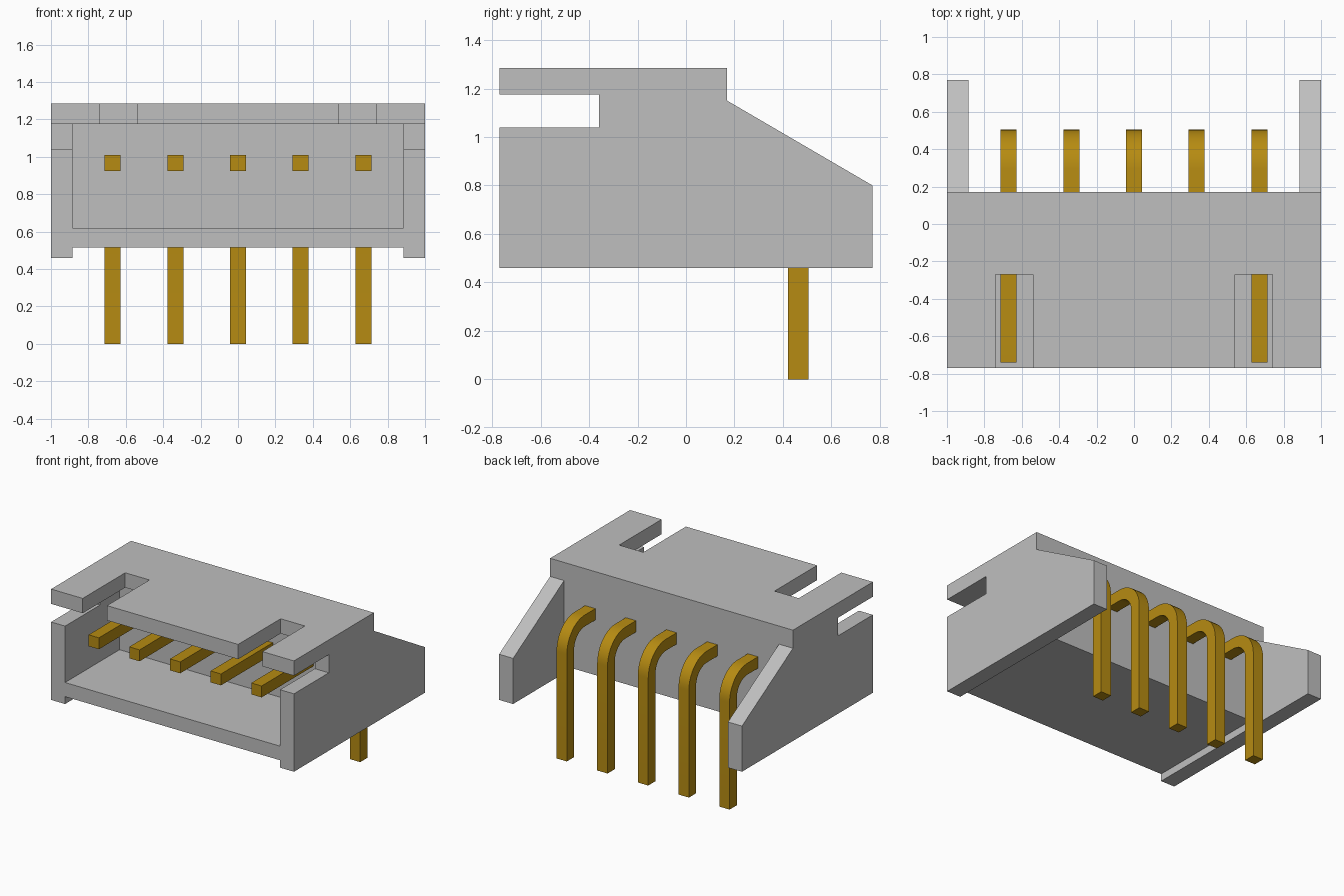
import bpy, bmesh, math
from mathutils import Vector

cube = bpy.data.objects.get("Cube")
if cube:
    bpy.data.objects.remove(cube, do_unlink=True)


def material(name, rgb):
    m = bpy.data.materials.new(name)
    m.use_nodes = True
    m.diffuse_color = (*rgb, 1)
    m.node_tree.nodes["Principled BSDF"].inputs["Base Color"].default_value = (*rgb, 1)
    return m


grey = material("light grey plastic", (0.52, 0.52, 0.52))
gold = material("gold metal", (0.47, 0.26, 0.006))


def side_extrusion(name, profile, x0, x1, mat):
    """Extrude a (y, z) outline along x."""
    bm = bmesh.new()
    face = bm.faces.new([bm.verts.new((x0, y, z)) for y, z in profile])
    new = bmesh.ops.extrude_face_region(bm, geom=[face])["geom"]
    verts = [g for g in new if isinstance(g, bmesh.types.BMVert)]
    bmesh.ops.translate(bm, verts=verts, vec=Vector((x1 - x0, 0, 0)))
    bmesh.ops.recalc_face_normals(bm, faces=bm.faces)
    mesh = bpy.data.meshes.new(name)
    bm.to_mesh(mesh)
    bm.free()
    mesh.materials.append(mat)
    obj = bpy.data.objects.new(name, mesh)
    bpy.context.collection.objects.link(obj)
    return obj


def activate(obj):
    bpy.ops.object.select_all(action='DESELECT')
    obj.select_set(True)
    bpy.context.view_layer.objects.active = obj


def cut_box(target, xs, ys, zs):
    """Remove a box from the target and discard the cutter."""
    (y0, y1), (z0, z1) = ys, zs
    cutter = side_extrusion("cutter", [(y0, z0), (y1, z0), (y1, z1), (y0, z1)], *xs, grey)
    cutter.hide_render = True
    mod = target.modifiers.new("cut", 'BOOLEAN')
    mod.operation = 'DIFFERENCE'
    mod.solver = 'EXACT'
    mod.object = cutter
    activate(target)
    bpy.ops.object.modifier_apply(modifier=mod.name)
    bpy.data.objects.remove(cutter, do_unlink=True)


# Housing: full-width side outline, then hollowed
FRONT, BACK, WALL = -0.77, 0.77, 0.885
housing = side_extrusion("housing", [
    (FRONT, 0.46), (BACK, 0.46), (BACK, 0.80), (0.17, 1.15),
    (0.17, 1.285), (FRONT, 1.285)], -1, 1, grey)
cut_box(housing, (-WALL, WALL), (-1, -0.13), (0.62, 1.175))    # mating cavity
cut_box(housing, (-WALL, WALL), (-1, 1), (0.3, 0.515))         # underside recess
cut_box(housing, (-WALL, WALL), (0.17, 1), (0.4, 1.4))         # open rear between walls
for s in (-1, 1):
    roof_slot = sorted((s * 0.54, s * 0.74))
    side_slot = sorted((s * 0.8, s * 1.1))
    cut_box(housing, roof_slot, (-1, -0.27), (1.1, 1.4))
    cut_box(housing, side_slot, (-1, -0.36), (1.04, 1.175))

# Contact pins: square wire bent down behind the housing
TIP, REAR, TOP, THICK, RADIUS = -0.74, 0.505, 1.01, 0.085, 0.21
cy, cz = REAR - RADIUS, TOP - RADIUS
STEPS = 10


def bend(radius):
    angles = [math.pi / 2 * (1 - i / STEPS) for i in range(STEPS + 1)]
    return [(cy + radius * math.cos(a), cz + radius * math.sin(a)) for a in angles]


outline = ([(TIP, TOP)] + bend(RADIUS) + [(REAR, 0), (REAR - THICK, 0)]
           + bend(RADIUS - THICK)[::-1] + [(TIP, TOP - THICK)])
for i in range(5):
    x = (i - 2) * 0.335
    pin = side_extrusion(f"contact_pin_{i + 1}", outline, x - THICK / 2, x + THICK / 2, gold)
    activate(pin)
    bpy.ops.object.shade_smooth_by_angle(angle=math.radians(30))
